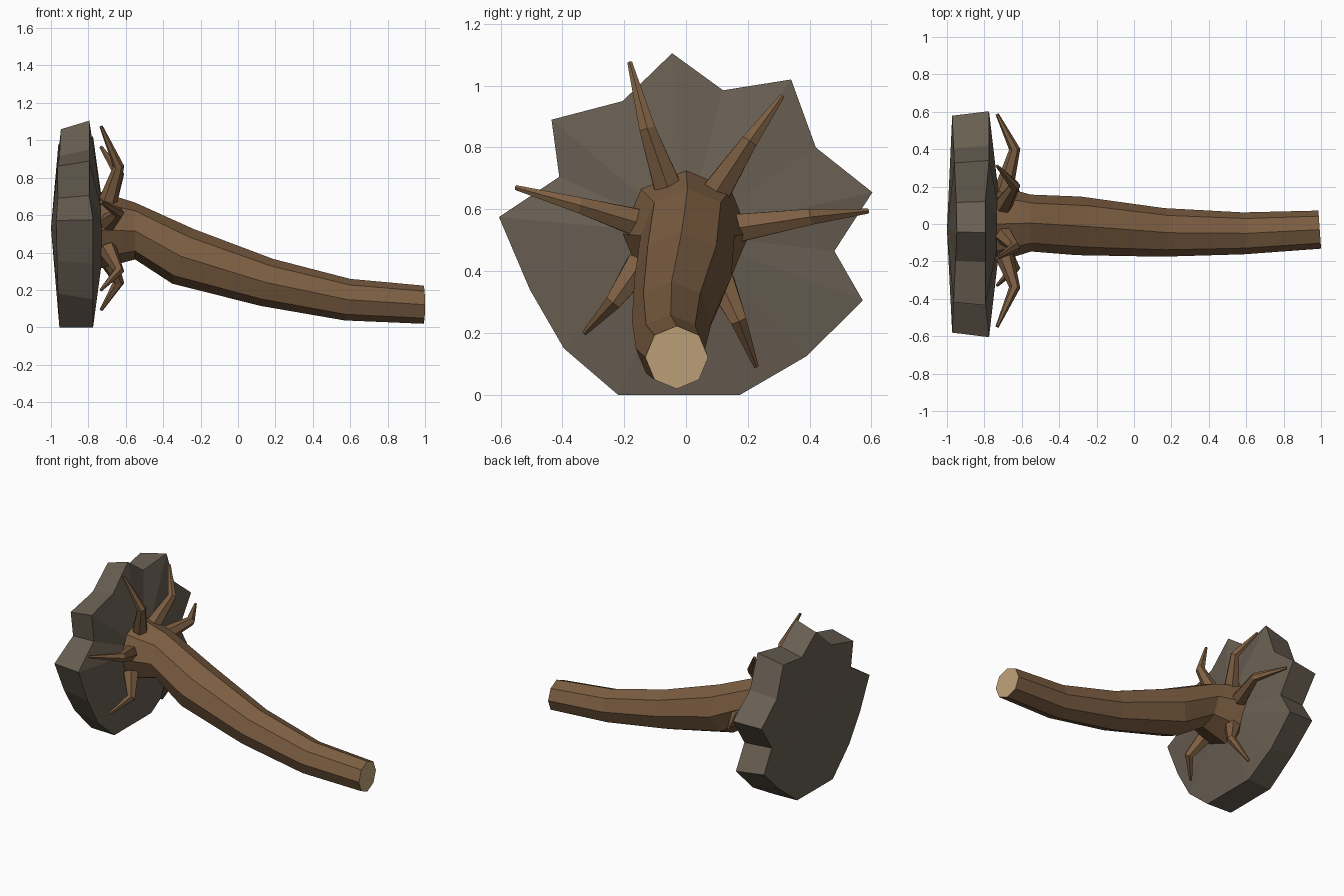
import bpy, bmesh, math
from mathutils import Vector

if "Cube" in bpy.data.objects:
    bpy.data.objects.remove(bpy.data.objects["Cube"])


def material(name, rgb):
    m = bpy.data.materials.new(name)
    m.diffuse_color = (*rgb, 1)
    m.use_nodes = True
    m.node_tree.nodes["Principled BSDF"].inputs["Base Color"].default_value = m.diffuse_color
    return m


BARK = material("bark_brown", (0.205, 0.113, 0.055))
WOOD = material("cut_wood_tan", (0.51, 0.355, 0.188))
SOIL = material("soil_grey_brown", (0.14, 0.113, 0.084))


def finish(bm, name, mats):
    bmesh.ops.recalc_face_normals(bm, faces=bm.faces)
    me = bpy.data.meshes.new(name)
    bm.to_mesh(me)
    bm.free()
    for m in mats:
        me.materials.append(m)
    ob = bpy.data.objects.new(name, me)
    bpy.context.collection.objects.link(ob)
    return ob


def tube(bm, points, radii, sides, up, normals=None):
    """Sweep a polygon with one corner towards 'up'; returns the end cap."""
    normals = normals or {}
    pts = [Vector(p) for p in points]
    rings = []
    for i, (p, r) in enumerate(zip(pts, radii)):
        a, b = pts[max(i - 1, 0)], pts[min(i + 1, len(pts) - 1)]
        t = Vector(normals.get(i, b - a)).normalized()
        u = (up - t * up.dot(t)).normalized()
        v = t.cross(u)
        angles = [math.tau * k / sides for k in range(sides)]
        rings.append([bm.verts.new(p + r * (math.cos(w) * u + math.sin(w) * v))
                      for w in angles])
    for a, b in zip(rings, rings[1:]):
        for k in range(sides):
            j = (k + 1) % sides
            bm.faces.new((a[k], a[j], b[j], b[k]))
    bm.faces.new(rings[0])
    return bm.faces.new(rings[-1])


# Root plate: jagged slab of soil, domed on both faces
rim = [(-0.22, 0), (0.175, 0), (0.39, 0.125), (0.572, 0.305), (0.48, 0.465),
       (0.603, 0.655), (0.42, 0.80), (0.34, 1.02), (0.12, 0.985),
       (-0.045, 1.105), (-0.205, 0.95), (-0.435, 0.89), (-0.41, 0.705),
       (-0.605, 0.575), (-0.505, 0.34), (-0.395, 0.15)]
bm = bmesh.new()
front, back = [], []
for y, z in rim:
    front.append(bm.verts.new((-0.775 - 0.02 * (z > 0.6) * (y < 0.3), y, z)))
    zb = 0.53 + (z - 0.53) * 0.92 if z > 0 else 0
    back.append(bm.verts.new((-0.945 - 0.045 * abs(y), y * 0.96, zb)))
front_mid = bm.verts.new((-0.705, 0, 0.52))
back_mid = bm.verts.new((-1.0, -0.03, 0.53))
for i in range(len(rim)):
    j = (i + 1) % len(rim)
    bm.faces.new((front[i], front[j], back[j], back[i]))
    bm.faces.new((front[i], front[j], front_mid))
    bm.faces.new((back[i], back[j], back_mid))
finish(bm, "soil_root_plate", [SOIL])

# Trunk: drooping octagonal log with a flared foot and a sawn end
bm = bmesh.new()
cap = tube(bm,
           [(-0.735, 0, 0.52), (-0.55, 0.005, 0.515), (-0.295, -0.01, 0.38),
            (0.155, -0.045, 0.24), (0.585, -0.05, 0.148), (0.993, -0.03, 0.121)],
           [0.205, 0.152, 0.157, 0.13, 0.112, 0.102], 8, Vector((0, 0, 1)),
           {0: (1, 0, 0), 1: (1, 0, 0), 5: (1, 0.07, 0)})
bmesh.ops.inset_region(bm, faces=[cap], thickness=0.014)
cap.material_index = 1
finish(bm, "trunk", [BARK, WOOD])

# Roots: (y, z) of base, kink and tip; each bows outwards and curls back
roots = [((-0.055, 0.66), (-0.125, 0.86), (-0.182, 1.075)),
         ((0.10, 0.66), (0.205, 0.82), (0.31, 0.965)),
         ((0.17, 0.54), (0.40, 0.575), (0.588, 0.594)),
         ((0.11, 0.37), (0.17, 0.24), (0.227, 0.092)),
         ((-0.15, 0.42), (-0.235, 0.30), (-0.328, 0.20)),
         ((-0.15, 0.555), (-0.34, 0.612), (-0.55, 0.67))]
for n, path in enumerate(roots, 1):
    bm = bmesh.new()
    pts = [(x, y, z) for x, (y, z) in zip((-0.70, -0.638, -0.732), path)]
    tube(bm, pts, (0.052, 0.03, 0.009), 6, Vector((1, 0, 0)))
    finish(bm, f"root_{n}", [BARK])
